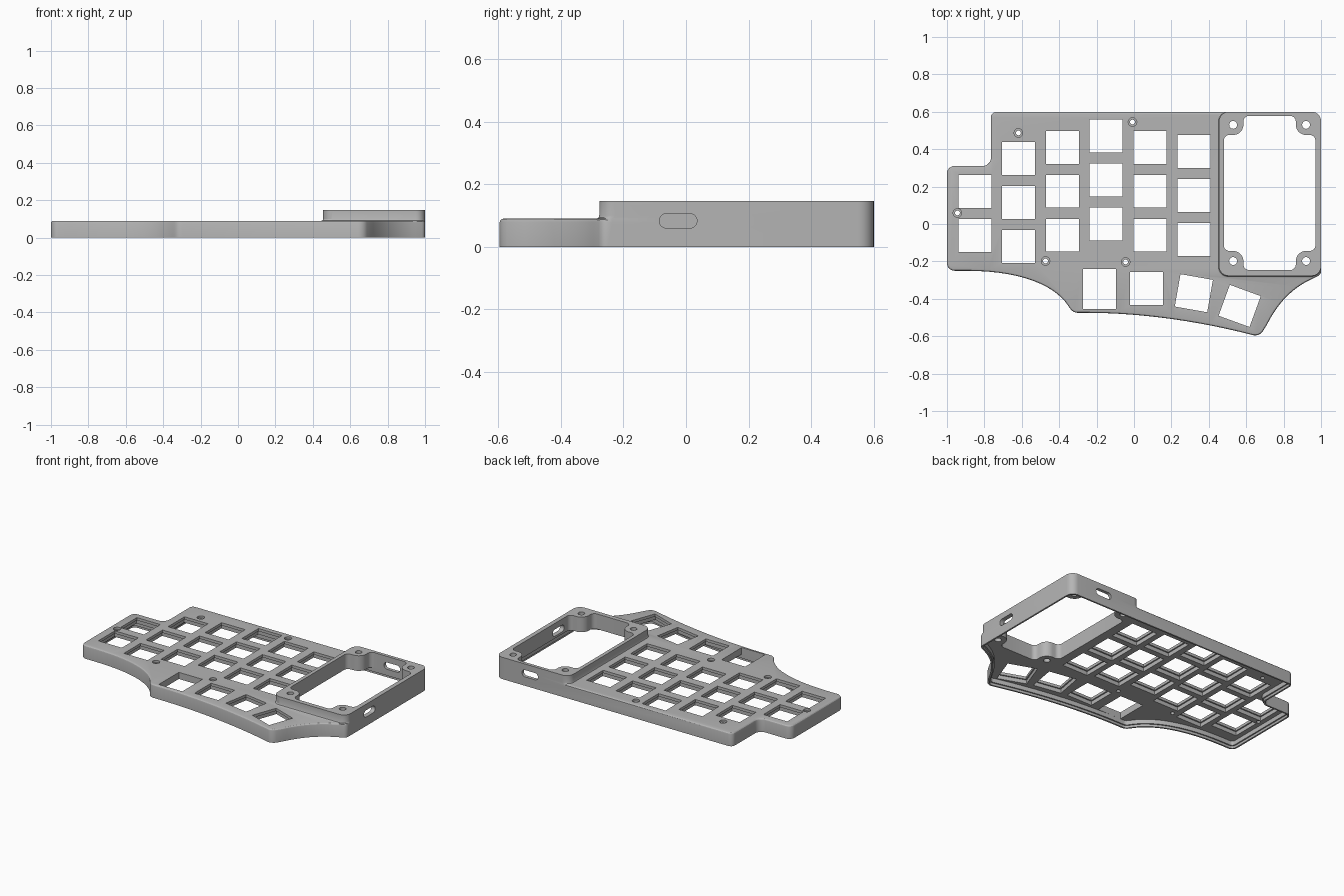
import bpy, bmesh, math
from mathutils import Vector, Matrix

cube = bpy.data.objects.get("Cube")
if cube:
    bpy.data.objects.remove(cube)

grey = bpy.data.materials.new("case grey")
grey.use_nodes = True
grey.diffuse_color = (0.46, 0.46, 0.46, 1)
grey.node_tree.nodes["Principled BSDF"].inputs["Base Color"].default_value = (0.46, 0.46, 0.46, 1)


def bezier(a, b, c, d, steps=14):
    """Cubic curve sampled as corners without rounding."""
    a, b, c, d = map(Vector, (a, b, c, d))
    out = []
    for i in range(steps + 1):
        t = i / steps
        s = 1 - t
        p = a * s**3 + b * (3 * s * s * t) + c * (3 * s * t * t) + d * t**3
        out.append((p.x, p.y, 0))
    return out


def rounded(corners, steps=8):
    """Turn (x, y, radius) corners into an outline with arcs."""
    out = []
    for i, (x, y, r) in enumerate(corners):
        p = Vector((x, y))
        if r == 0:
            out.append(p)
            continue
        a = (Vector(corners[i - 1][:2]) - p).normalized()
        b = (Vector(corners[(i + 1) % len(corners)][:2]) - p).normalized()
        half = a.angle(b) / 2
        centre = p + (a + b).normalized() * (r / math.sin(half))
        u = p + a * (r / math.tan(half)) - centre
        v = p + b * (r / math.tan(half)) - centre
        start = math.atan2(u.y, u.x)
        turn = math.atan2(u.x * v.y - u.y * v.x, u.dot(v))
        for k in range(steps + 1):
            t = start + turn * k / steps
            out.append(centre + Vector((math.cos(t), math.sin(t))) * r)
    return out


def inset(points, d):
    """Move a counter-clockwise outline inwards."""
    out = []
    for i, p in enumerate(points):
        e = (p - points[i - 1]).normalized()
        f = (points[(i + 1) % len(points)] - p).normalized()
        n = Vector((-e.y - f.y, e.x + f.x)).normalized()
        out.append(p + n * (d / max(0.5, n.dot(Vector((-e.y, e.x))))))
    return out


def loft(bm, rings):
    """Closed solid through (outline, height) rings."""
    loops = [[bm.verts.new((p.x, p.y, z)) for p in pts] for pts, z in rings]
    bm.faces.new(loops[0][::-1])
    bm.faces.new(loops[-1])
    for low, high in zip(loops, loops[1:]):
        for i in range(len(low)):
            j = (i + 1) % len(low)
            bm.faces.new((low[i], low[j], high[j], high[i]))
    return [v for loop in loops for v in loop]


def finish(name, bm):
    bmesh.ops.recalc_face_normals(bm, faces=bm.faces[:])
    mesh = bpy.data.meshes.new(name)
    bm.to_mesh(mesh)
    bm.free()
    mesh.materials.append(grey)
    obj = bpy.data.objects.new(name, mesh)
    bpy.context.collection.objects.link(obj)
    return obj


def solid(name, rings):
    bm = bmesh.new()
    loft(bm, rings)
    return finish(name, bm)


def combine(target, tool, operation="DIFFERENCE"):
    tool.hide_render = True
    mod = target.modifiers.new("combine", "BOOLEAN")
    mod.operation, mod.solver, mod.object = operation, "EXACT", tool
    bpy.context.view_layer.objects.active = target
    bpy.ops.object.modifier_apply(modifier=mod.name)
    bpy.data.objects.remove(tool)


def circle(x, y, r, n=24):
    return [Vector((x + r * math.cos(math.tau * i / n), y + r * math.sin(math.tau * i / n))) for i in range(n)]


def rectangle(w, h, r=0):
    return [(-w / 2, -h / 2, r), (w / 2, -h / 2, r), (w / 2, h / 2, r), (-w / 2, h / 2, r)]


# Outline of the case with its palm-side curves
outline = rounded(
    [(-1, -0.25, 0.04)]
    + bezier((-0.9, -0.25), (-0.6, -0.25), (-0.42, -0.33), (-0.35, -0.44))
    + [(-0.325, -0.475, 0.05)]
    + bezier((-0.25, -0.475), (0, -0.475), (0.3, -0.51), (0.6, -0.585))
    + [(0.67, -0.603, 0.05)]
    + bezier((0.71, -0.54), (0.77, -0.42), (0.85, -0.34), (0.95, -0.295))
    + [(1, -0.27, 0.03), (1, 0.6, 0.05), (-0.765, 0.6, 0.03),
       (-0.765, 0.31, 0.045), (-1, 0.31, 0.04)])

# Main shell with a softened top edge
TOP, SOFT = 0.09, 0.012
rings = [(outline, 0)]
for k in range(4):
    t = math.pi / 2 * k / 3
    rings.append((inset(outline, SOFT * (1 - math.cos(t))), TOP - SOFT + SOFT * math.sin(t)))
case = solid("keyboard_case", rings)

# Raised display frame with a small fillet at its foot


def frame_ring(g):
    x, y = 0.455 - g, -0.277 - g
    return rounded([(x, y, 0.05), (1, y, 0.05), (1, 0.6, 0.05), (x, 0.6, 0.05)])


combine(case, solid("display_frame", [(frame_ring(g), z) for g, z in
        ((0.009, 0.07), (0.009, TOP), (0.003, 0.093), (0, 0.1), (0, 0.147))]), "UNION")

# Hollow underside and the stepped lip for a base plate
CEILING = 0.045
combine(case, solid("cavity", [(inset(outline, 0.02), -0.02), (inset(outline, 0.02), CEILING)]))
combine(case, solid("base_lip", [(inset(outline, 0.011), -0.03), (inset(outline, 0.011), 0.016)]))

# Display opening with a screw lug in each corner
cx, cy = 0.725, 0.166
hx, hy, lx, ly = 0.245, 0.412, 0.14, 0.31
half = [(lx, -hy, 0.03), (lx, -ly, 0.055), (hx, -ly, 0.03),
        (hx, ly, 0.03), (lx, ly, 0.055), (lx, hy, 0.03)]
chain = half + [(-x, -y, r) for x, y, r in half]
opening = rounded([(x + cx, y + cy, r) for x, y, r in chain])
combine(case, solid("display_opening", [(opening, -0.04), (opening, 0.2)]))

# Key positions: staggered columns, then the thumb row
PITCH, KEY = 0.235, 0.176
columns = [(-0.85, 0.173, 2), (-0.618, 0.35, 3), (-0.383, 0.41, 3),
           (-0.15, 0.47, 3), (0.086, 0.41, 3), (0.321, 0.388, 3)]
keys = [(x, y - PITCH * i, 0, KEY) for x, y, n in columns for i in range(n)]
keys += [(0.067, -0.345, 0, KEY), (0.32, -0.37, -10, KEY), (0.565, -0.438, -20, KEY)]
tall_key = (-0.185, -0.348, 0, 0.214)


def key_cutter(name, places, grow, low, high):
    bm = bmesh.new()
    for x, y, turn, h in places:
        pts = rounded(rectangle(KEY + grow, h + grow))
        verts = loft(bm, [(pts, low), (pts, high)])
        place = Matrix.Translation((x, y, 0)) @ Matrix.Rotation(math.radians(turn), 4, "Z")
        bmesh.ops.transform(bm, matrix=place, verts=verts)
    return finish(name, bm)


combine(case, key_cutter("switch_pockets", keys, 0.018, 0.03, 0.0715))
combine(case, key_cutter("switch_holes", keys + [tall_key], 0, 0.035, 0.13))

# Screw holes, countersunk on the plate and plain in the lugs
screws = [(-0.618, 0.487), (-0.008, 0.545), (-0.944, 0.059), (-0.473, -0.198), (-0.045, -0.203)]
bm = bmesh.new()
for x, y in screws:
    shaft, head = circle(x, y, 0.013), circle(x, y, 0.023)
    loft(bm, [(shaft, 0.02), (shaft, 0.076), (head, 0.076), (head, 0.12)])
for sx in (-1, 1):
    for sy in (-1, 1):
        lug = circle(cx + 0.195 * sx, cy + 0.364 * sy, 0.021)
        loft(bm, [(lug, 0.02), (lug, 0.2)])
combine(case, finish("screw_holes", bm))

# Cable slots through the left wall and the back wall
slot = rounded(rectangle(0.12, 0.046, 0.0225))
bm = bmesh.new()
for x, y, turn in ((1, -0.025, 90), (0.745, 0.6, 180)):
    verts = loft(bm, [(slot, -0.06), (slot, 0.06)])
    place = (Matrix.Translation((x, y, 0.083)) @ Matrix.Rotation(math.radians(turn), 4, "Z")
             @ Matrix.Rotation(math.pi / 2, 4, "X"))
    bmesh.ops.transform(bm, matrix=place, verts=verts)
combine(case, finish("cable_slots", bm))

# Smooth the curved walls, keep the edges crisp
bpy.ops.object.select_all(action="DESELECT")
case.select_set(True)
bpy.context.view_layer.objects.active = case
bpy.ops.object.shade_smooth_by_angle(angle=math.radians(25))
